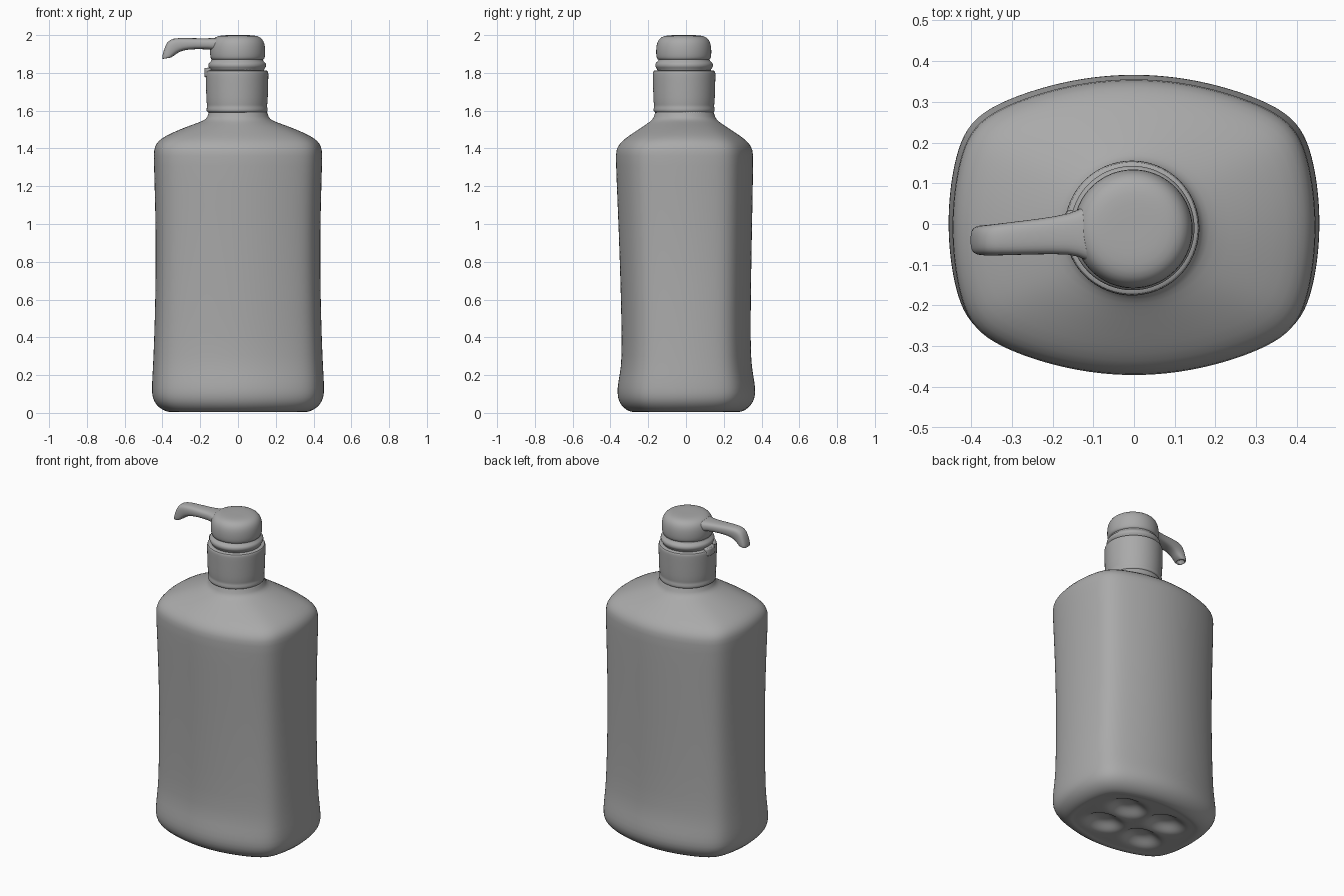
import bpy, bmesh, math
from mathutils import Vector

cube = bpy.data.objects.get("Cube")
if cube:
    bpy.data.objects.remove(cube)

grey = bpy.data.materials.new("plain grey")
grey.use_nodes = True
grey.diffuse_color = (0.4, 0.4, 0.4, 1)
grey.node_tree.nodes["Principled BSDF"].inputs["Base Color"].default_value = (0.4, 0.4, 0.4, 1)


def loft(name, rings, subdiv=1, angle=50):
    """Skin a list of equal-length closed rings and cap both ends."""
    bm = bmesh.new()
    loops = [[bm.verts.new(p) for p in ring] for ring in rings]
    n = len(loops[0])
    for a, b in zip(loops, loops[1:]):
        for i in range(n):
            j = (i + 1) % n
            bm.faces.new((a[i], a[j], b[j], b[i]))
    bm.faces.new(loops[0][::-1])
    bm.faces.new(loops[-1])
    bmesh.ops.recalc_face_normals(bm, faces=bm.faces)
    mesh = bpy.data.meshes.new(name)
    bm.to_mesh(mesh)
    bm.free()
    obj = bpy.data.objects.new(name, mesh)
    bpy.context.collection.objects.link(obj)
    mesh.materials.append(grey)
    if subdiv:
        mod = obj.modifiers.new("Smooth surface", "SUBSURF")
        mod.levels = mod.render_levels = subdiv
    bpy.ops.object.select_all(action="DESELECT")
    obj.select_set(True)
    bpy.context.view_layer.objects.active = obj
    bpy.ops.object.shade_smooth_by_angle(angle=math.radians(angle))
    return obj


def bulge(along, across, k):
    """Distance to a bowed wall in the given direction."""
    return 2 / (along + math.sqrt(along * along + 4 * k * across * across))


def section(z, hx, hy, cy=0.0, roundness=0.0, n=72):
    """Bowed rectangle with soft corners, blended toward an ellipse."""
    ring = []
    for i in range(n):
        t = 2 * math.pi * i / n
        c, s = math.cos(t), math.sin(t)
        front = bulge(abs(s), c, 0.36)
        side = bulge(abs(c), s, 0.20)
        r = (front ** -20 + side ** -20) ** (-1 / 20)
        r += (1 - r) * roundness
        ring.append(Vector((hx * r * c, hy * r * s + cy, z)))
    return ring


# Underside: four shallow pits separated by a cross of ribs
def pit(p):
    d = ((abs(p.x) - 0.14) / 0.10) ** 2 + ((abs(p.y) - 0.105) / 0.075) ** 2
    return 0.045 * math.exp(-d * d)


bottle_rings = []
for step in range(1, 15):
    f = step / 15
    ring = section(0.008, 0.37 * f, 0.29 * f)
    for p in ring:
        p.z += pit(p)
    bottle_rings.append(ring)

# Bottle wall: height, half width, half depth, depth offset, roundness
for row in [
    (0.003, 0.36, 0.28, 0, 0), (0.012, 0.395, 0.312, 0, 0), (0.04, 0.433, 0.345, 0, 0),
    (0.08, 0.454, 0.364, 0.002, 0), (0.13, 0.456, 0.366, 0.002, 0),
    (0.20, 0.453, 0.354, 0.002, 0), (0.28, 0.448, 0.341, 0.002, 0),
    (0.50, 0.440, 0.342, 0, 0), (0.80, 0.434, 0.348, -0.002, 0),
    (1.10, 0.438, 0.357, -0.005, 0), (1.34, 0.446, 0.364, -0.008, 0),
    (1.39, 0.446, 0.363, -0.008, 0), (1.425, 0.434, 0.345, -0.008, 0.02),
    (1.455, 0.405, 0.312, -0.008, 0.1), (1.485, 0.345, 0.267, -0.008, 0.3),
    (1.515, 0.272, 0.222, -0.008, 0.6), (1.54, 0.200, 0.184, -0.008, 0.9),
    (1.555, 0.168, 0.168, -0.008, 1), (1.58, 0.156, 0.156, -0.008, 1),
    (1.63, 0.150, 0.150, -0.008, 1),
]:
    bottle_rings.append(section(*row))
loft("bottle", bottle_rings)


def turned(name, profile, cx, cy):
    """Round part from (radius, height) pairs."""
    return loft(name, [[Vector((p.x + cx, p.y, p.z)) for p in section(z, r, r, cy, 1, 48)]
                       for r, z in profile])


# Threaded collar and the stem ring above it
turned("collar", [
    (0.13, 1.59), (0.158, 1.59), (0.163, 1.60), (0.161, 1.615), (0.158, 1.625),
    (0.162, 1.64), (0.164, 1.70), (0.166, 1.78), (0.166, 1.80), (0.163, 1.811),
    (0.152, 1.814), (0.12, 1.815)], -0.005, -0.01)
turned("stem_ring", [
    (0.10, 1.80), (0.140, 1.80), (0.143, 1.822), (0.152, 1.83), (0.154, 1.842),
    (0.150, 1.855), (0.135, 1.862), (0.133, 1.89), (0.10, 1.90)], -0.004, -0.01)

# Pump head
turned("pump_head", [
    (0.10, 1.868), (0.136, 1.868), (0.143, 1.876), (0.147, 1.90), (0.146, 1.94),
    (0.138, 1.970), (0.120, 1.990), (0.09, 1.999), (0.04, 2.0), (0.01, 2.0)], -0.002, -0.012)

# Spout: top edge (x, z), bottom edge (x, z), half width, depth centre
stations = [
    ((-0.07, 1.988), (-0.07, 1.91), 0.100, -0.018),
    ((-0.12, 1.986), (-0.12, 1.918), 0.066, -0.021),
    ((-0.155, 1.983), (-0.15, 1.924), 0.050, -0.024),
    ((-0.24, 1.984), (-0.23, 1.926), 0.044, -0.031),
    ((-0.32, 1.986), (-0.29, 1.920), 0.041, -0.036),
    ((-0.365, 1.978), (-0.32, 1.905), 0.039, -0.039),
    ((-0.386, 1.945), (-0.335, 1.893), 0.038, -0.040),
    ((-0.402, 1.890), (-0.350, 1.884), 0.037, -0.040),
    ((-0.402, 1.872), (-0.356, 1.880), 0.034, -0.040),
    ((-0.396, 1.873), (-0.362, 1.880), 0.022, -0.040),
    ((-0.390, 1.900), (-0.358, 1.905), 0.018, -0.040),
]


def spout_ring(top, bottom, half, cy, n=16):
    a, b = Vector((top[0], cy, top[1])), Vector((bottom[0], cy, bottom[1]))
    ring = []
    for i in range(n):
        t = 2 * math.pi * i / n
        c, s = math.cos(t), math.sin(t)
        # squared-off ellipse
        u = math.copysign(abs(c) ** 0.7, c)
        v = math.copysign(abs(s) ** 0.7, s)
        ring.append((a + b) / 2 + (a - b) / 2 * v + Vector((0, half * u, 0)))
    return ring


loft("spout", [spout_ring(*s) for s in stations])

# Small lock tab on the collar rim, below the spout
tab = [[Vector((-0.155 + 0.024 * math.cos(t), -0.01 + 0.045 * math.sin(t), z))
        for t in [2 * math.pi * i / 16 for i in range(16)]]
       for z in (1.775, 1.785, 1.82, 1.828)]
loft("lock_tab", tab)
